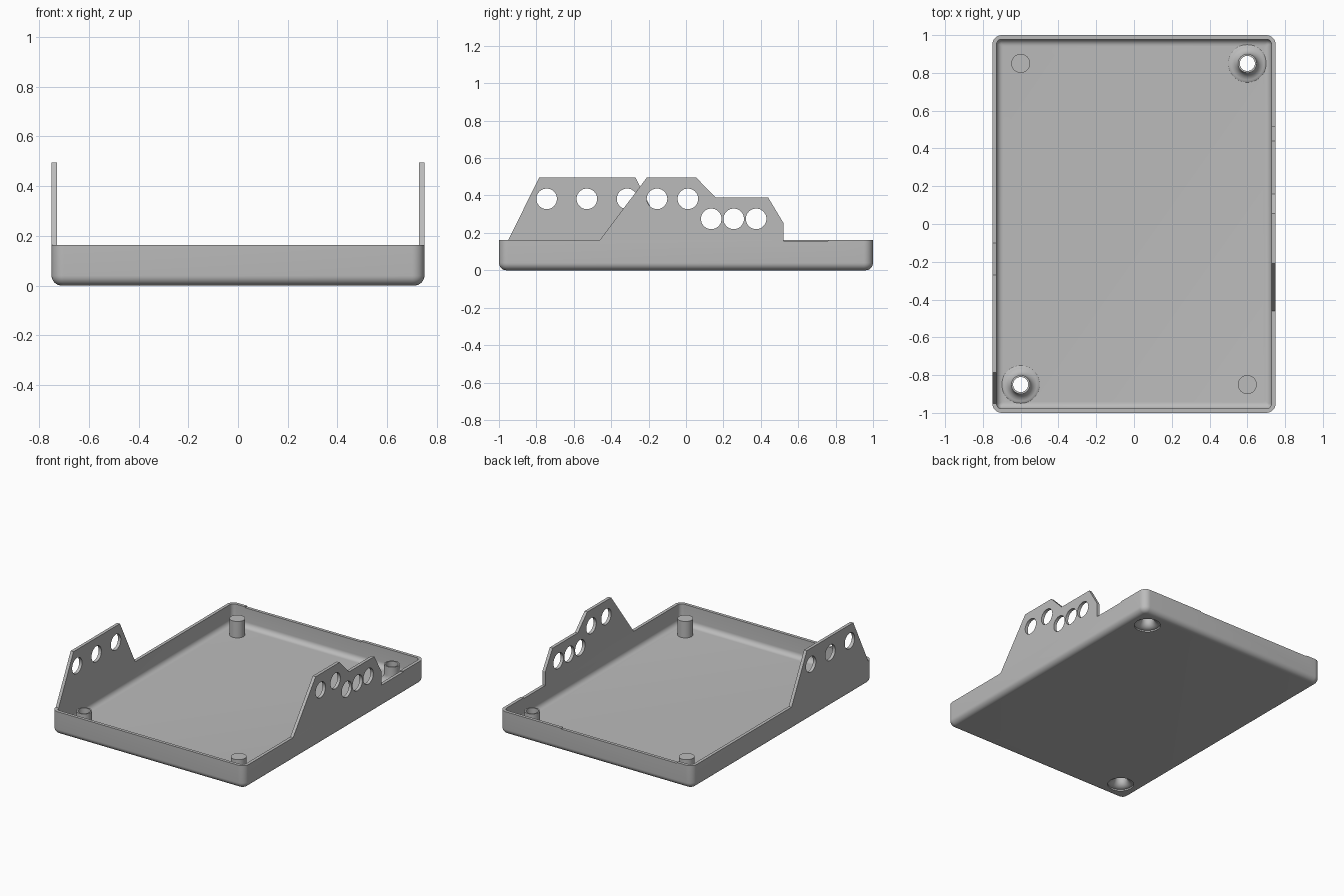
import bpy, bmesh, math
from mathutils import Matrix, Vector

cube = bpy.data.objects.get("Cube")
if cube:
    bpy.data.objects.remove(cube, do_unlink=True)

grey = bpy.data.materials.new("plain grey")
grey.use_nodes = True
COLOUR = (0.5, 0.5, 0.5, 1)
grey.diffuse_color = COLOUR
grey.node_tree.nodes["Principled BSDF"].inputs["Base Color"].default_value = COLOUR

RIM, WALL, FLOOR = 0.163, 0.022, 0.025
POST_TOP = 0.14


def finish(name, bm):
    bmesh.ops.recalc_face_normals(bm, faces=bm.faces)
    mesh = bpy.data.meshes.new(name)
    bm.to_mesh(mesh)
    bm.free()
    mesh.materials.append(grey)
    obj = bpy.data.objects.new(name, mesh)
    bpy.context.collection.objects.link(obj)
    return obj


def activate(obj):
    bpy.ops.object.select_all(action='DESELECT')
    obj.select_set(True)
    bpy.context.view_layer.objects.active = obj


def smooth(obj):
    activate(obj)
    bpy.ops.object.shade_smooth_by_angle(angle=math.radians(30))


def cut(obj, cutters):
    for cutter in cutters:
        cutter.hide_render = True
        mod = obj.modifiers.new("cut", 'BOOLEAN')
        mod.operation, mod.solver, mod.object = 'DIFFERENCE', 'EXACT', cutter
        activate(obj)
        bpy.ops.object.modifier_apply(modifier=mod.name)
        bpy.data.objects.remove(cutter, do_unlink=True)


def skin(bm, rings, closed=False):
    pairs = list(zip(rings, rings[1:])) + ([(rings[-1], rings[0])] if closed else [])
    for a, b in pairs:
        for i in range(len(a)):
            j = (i + 1) % len(a)
            bm.faces.new((a[i], a[j], b[j], b[i]))


def arc(cx, cz, r, start, end, steps):
    angles = [math.radians(start + (end - start) * i / steps) for i in range(steps + 1)]
    return [(cx + r * math.cos(a), cz + r * math.sin(a)) for a in angles]


def cylinder(name, centre, r, depth, axis='Z', sides=48):
    bm = bmesh.new()
    turn = Matrix.Rotation(math.pi / 2, 4, 'Y') if axis == 'X' else Matrix()
    bmesh.ops.create_cone(bm, cap_ends=True, segments=sides, radius1=r, radius2=r,
                          depth=depth, matrix=Matrix.Translation(centre) @ turn)
    return finish(name, bm)


def box(name, low, high):
    bm = bmesh.new()
    low, high = Vector(low), Vector(high)
    size = high - low
    bmesh.ops.create_cube(bm, size=1, matrix=Matrix.Translation((low + high) / 2)
                          @ Matrix.Diagonal((*size, 1)))
    return finish(name, bm)


# Tray: rounded rectangles stacked along an outer and an inner wall profile
def rounded_ring(bm, inset, z):
    r = max(0.05 - inset, 0.01)
    ring = []
    for sx, sy, start in ((1, 1, 0), (-1, 1, 90), (-1, -1, 180), (1, -1, 270)):
        cx, cy = sx * (0.75 - inset - r), sy * (1 - inset - r)
        ring += [bm.verts.new((x, y, z)) for x, y in arc(cx, cy, r, start, start + 90, 8)]
    return ring


bm = bmesh.new()
profile = arc(0.04, 0.04, 0.04, 270, 180, 8) + [(0, RIM), (WALL, RIM)]
profile += arc(WALL + 0.035, FLOOR + 0.035, 0.035, 180, 270, 8)
rings = [rounded_ring(bm, inset, z) for inset, z in profile]
skin(bm, rings)
bm.faces.new(rings[0])
bm.faces.new(rings[-1])
tray = finish("tray", bm)

# Openings for the screw bosses and shallow recesses in the rim
bosses = [(0.6, 0.85), (-0.6, -0.85)]
cutters = [cylinder("boss_cutter", (x, y, 0), 0.095, 0.2, sides=64) for x, y in bosses]
cutters.append(box("back_recess", (-0.63, 0.95, RIM - 0.006), (0.27, 1.1, 0.3)))
cutters.append(box("side_recess", (0.7, 0.52, RIM - 0.006), (0.8, 0.76, 0.3)))
cut(tray, cutters)
smooth(tray)

# Hollow flared bosses, countersunk from below
for name, (x, y) in zip(("back_left_boss", "front_right_boss"), bosses):
    outline = [(0.095, 0), (0.1, FLOOR)] + arc(0.1, 0.078, 0.05, 265, 180, 8)
    outline += [(0.05, POST_TOP), (0.04, POST_TOP), (0.04, 0.07)]
    outline += arc(0.085, 0.055, 0.045, 180, 270, 8) + [(0.085, 0)]
    bm = bmesh.new()
    turns = [2 * math.pi * i / 64 for i in range(64)]
    rings = [[bm.verts.new((x + r * math.cos(a), y + r * math.sin(a), z)) for a in turns]
             for r, z in outline]
    skin(bm, rings, closed=True)
    smooth(finish(name, bm))

# Solid support posts
for name, x, y in (("back_right_post", -0.6, 0.85), ("front_left_post", 0.6, -0.85)):
    height = POST_TOP - FLOOR + 0.01
    smooth(cylinder(name, (x, y, POST_TOP - height / 2), 0.05, height))


# Upright side plates with round holes
def side_plate(name, x, outline, holes):
    bm = bmesh.new()
    face = bm.faces.new([bm.verts.new((x, y, z)) for y, z in outline])
    out = bmesh.ops.extrude_face_region(bm, geom=[face])
    moved = [v for v in out["geom"] if isinstance(v, bmesh.types.BMVert)]
    bmesh.ops.translate(bm, verts=moved, vec=(math.copysign(WALL, -x), 0, 0))
    plate = finish(name, bm)
    cut(plate, [cylinder("hole_cutter", (x, y, z), 0.055, 0.2, 'X') for y, z in holes])
    smooth(plate)


side_plate("left_plate", 0.75,
           [(-0.46, RIM), (-0.21, 0.495), (0.055, 0.495), (0.16, 0.388),
            (0.44, 0.388), (0.52, 0.255), (0.52, RIM)],
           [(-0.155, 0.382), (0.01, 0.382), (0.135, 0.275), (0.255, 0.275), (0.375, 0.275)])
side_plate("right_plate", -0.75,
           [(-0.95, RIM), (-0.785, 0.495), (-0.27, 0.495), (-0.1, RIM)],
           [(-0.745, 0.382), (-0.53, 0.382), (-0.315, 0.382)])
